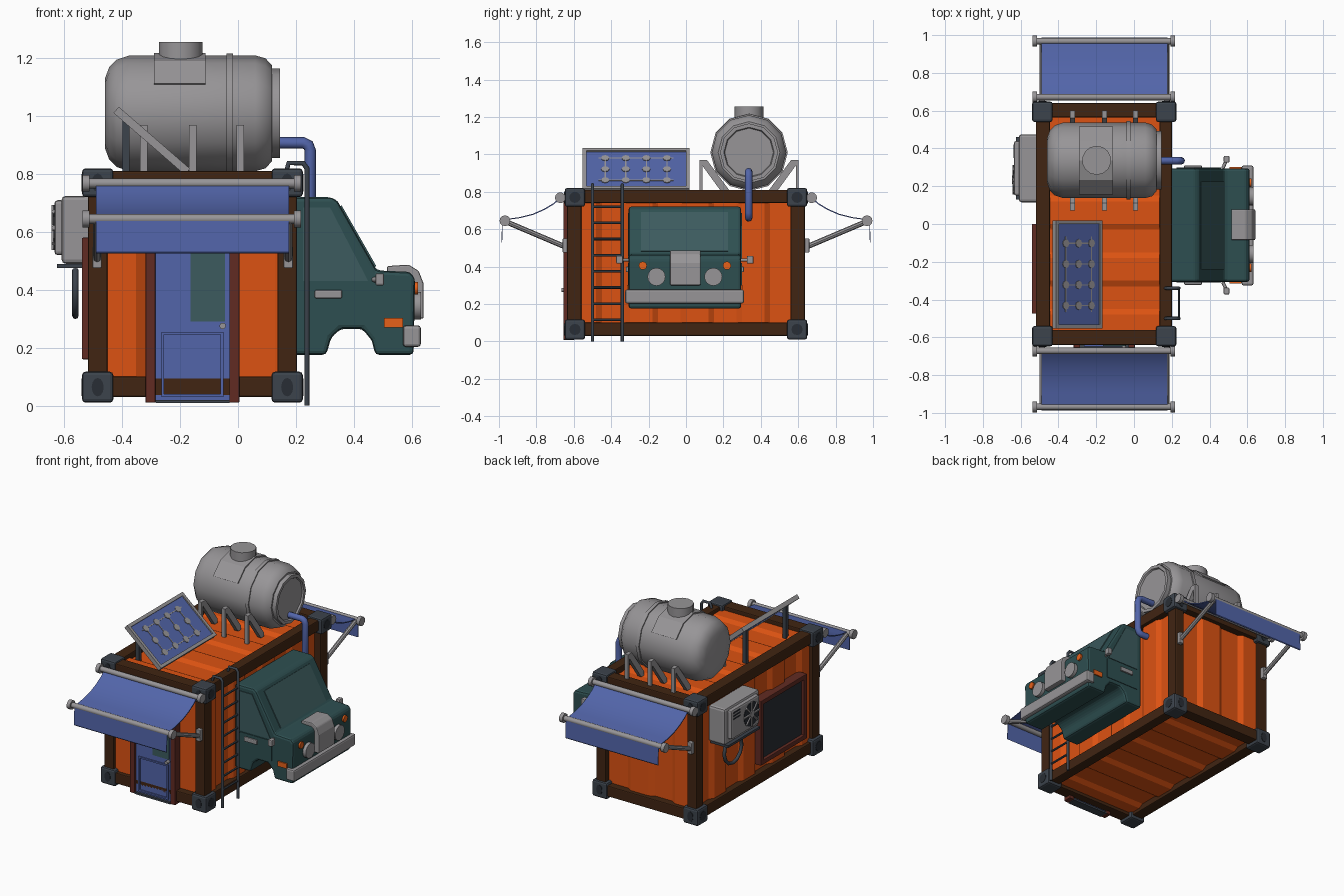
import bpy, bmesh, math
from mathutils import Vector, Matrix

if "Cube" in bpy.data.objects:
    bpy.data.objects.remove(bpy.data.objects["Cube"])

def mat(name, r, g, b):
    m = bpy.data.materials.new(name)
    m.diffuse_color = (r, g, b, 1)
    m.use_nodes = True
    m.node_tree.nodes["Principled BSDF"].inputs["Base Color"].default_value = m.diffuse_color
    return m

ORANGE = mat("orange paint", 0.72, 0.085, 0.006)
BROWN = mat("dark brown steel", 0.052, 0.018, 0.006)
RUST = mat("red brown trim", 0.12, 0.024, 0.016)
GREY = mat("light grey metal", 0.31, 0.30, 0.31)
SLATE = mat("slate metal", 0.045, 0.056, 0.072)
TEAL = mat("dark teal paint", 0.027, 0.078, 0.082)
GLASS = mat("teal glass", 0.045, 0.105, 0.112)
BLUE = mat("blue", 0.085, 0.13, 0.40)
DARK = mat("dark recess", 0.022, 0.027, 0.035)
LAMP = mat("orange lamp", 0.80, 0.12, 0.01)

def finish(name, bm, m, bevel=0, smooth=False):
    bmesh.ops.recalc_face_normals(bm, faces=bm.faces)
    me = bpy.data.meshes.new(name)
    bm.to_mesh(me)
    bm.free()
    me.materials.append(m)
    o = bpy.data.objects.new(name, me)
    bpy.context.collection.objects.link(o)
    if bevel:
        b = o.modifiers.new("bevel", 'BEVEL')
        b.width, b.segments, b.limit_method = bevel, 2, 'ANGLE'
    if smooth:
        bpy.context.view_layer.objects.active = o
        o.select_set(True)
        bpy.ops.object.shade_smooth_by_angle(angle=math.radians(40))
        o.select_set(False)
    return o

def box(name, x, y, z, m, bevel=0):
    """Box from (low, high) pairs."""
    bm = bmesh.new()
    bmesh.ops.create_cube(bm, size=1)
    for v in bm.verts:
        v.co = Vector([(a + b) / 2 + c * (b - a) for (a, b), c in zip((x, y, z), v.co)])
    return finish(name, bm, m, bevel)

def prism(name, pts, axis, lo, hi, m, bevel=0, smooth=False):
    """Extrude a 2D outline along an axis."""
    put = {'x': lambda p, t: (t, p[0], p[1]), 'y': lambda p, t: (p[0], t, p[1]),
           'z': lambda p, t: (p[0], p[1], t)}[axis]
    bm = bmesh.new()
    a, b = [[bm.verts.new(put(p, t)) for p in pts] for t in (lo, hi)]
    bm.faces.new(a)
    bm.faces.new(b)
    for i in range(len(pts)):
        j = (i + 1) % len(pts)
        bm.faces.new((a[i], a[j], b[j], b[i]))
    return finish(name, bm, m, bevel, smooth)

def cyl(name, p, q, r, m, sides=12, squash=1):
    p, q = Vector(p), Vector(q)
    bm = bmesh.new()
    bmesh.ops.create_cone(bm, cap_ends=True, segments=sides, radius1=r, radius2=r, depth=(q - p).length)
    bm.transform(Matrix.Translation((p + q) / 2) @ (q - p).to_track_quat('Z', 'Y').to_matrix().to_4x4()
                 @ Matrix.Diagonal((squash, 1, 1, 1)))
    return finish(name, bm, m, 0, sides > 8)

def tube(name, pts, r, m):
    cu = bpy.data.curves.new(name, 'CURVE')
    cu.dimensions, cu.bevel_depth, cu.bevel_resolution, cu.use_fill_caps = '3D', r, 2, True
    s = cu.splines.new('POLY')
    s.points.add(len(pts) - 1)
    for sp, p in zip(s.points, pts):
        sp.co = (*p, 1)
    cu.materials.append(m)
    o = bpy.data.objects.new(name, cu)
    bpy.context.collection.objects.link(o)

def waves(u0, u1, n, out, inn, back, swap=False):
    """Corrugated sheet cross-section with n ribs."""
    p = [(u0 + (u1 - u0) * (i + f) / n, d) for i in range(n)
         for f, d in ((0, out), (.4, out), (.5, inn), (.9, inn))]
    p += [(u1, out), (u1, back), (u0, back)]
    return [(d, u) for u, d in p] if swap else p

# container: corrugated skin
X0, X1, CX = -0.52, 0.20, -0.16
prism("right_wall", waves(-.6, .6, 4, .178, .158, .14, True), 'z', .05, .77, ORANGE)
prism("left_wall", waves(-.6, .6, 4, -.498, -.478, -.46, True), 'z', .05, .77, ORANGE)
prism("front_wall", waves(-.48, .16, 2, -.615, -.595, -.58), 'z', .05, .77, ORANGE)
prism("back_wall", waves(-.48, .16, 2, .615, .595, .58), 'z', .05, .77, ORANGE)
prism("roof", waves(-.6, .6, 4, .785, .77, .755), 'x', -.48, .16, ORANGE)
prism("floor", waves(-.6, .6, 4, .05, .068, .08), 'x', -.48, .16, ORANGE)

# container: frame rails, posts and corner castings
for z in ((.03, .1), (.74, .81)):
    for x in ((X0, -.445), (.135, X1)):
        box("side_rail", x, (-.6, .6), z, BROWN, .006)
    for y in ((-.64, -.56), (.565, .64)):
        box("end_rail", (-.48, .16), y, z, BROWN, .006)
for x, sx in ((-.485, -1), (.17, 1)):
    for s in (-1, 1):
        box("corner_post", (x - .034, x + .034), sorted((s * .56, s * .635)), (.05, .77), BROWN, .006)
        for z in ((.01, .117), (.72, .82)):
            box("corner_casting", (x - .054, x + .054), sorted((s * .54, s * .648)), z, SLATE, .012)
            zc = (z[0] + z[1]) / 2
            cyl("casting_slot", (x, s * .645, zc), (x, s * .651, zc), .032, DARK, 12, .65)
            ex = x + sx * .054
            cyl("casting_slot", (ex - sx * .003, s * .594, zc), (ex + sx * .002, s * .594, zc), .03, DARK, 12)

# front door
box("door", (-.285, -.03), (-.64, -.61), (.02, .74), BLUE)
box("door_window", (-.165, -.045), (-.645, -.63), (.29, .66), GLASS)
for x in ((-.32, -.285), (-.03, .005)):
    box("door_post", x, (-.655, -.6), (.01, .75), RUST, .004)
box("door_threshold", (-.285, -.03), (-.655, -.6), (.008, .02), SLATE)
for x in ((-.265, -.255), (-.06, -.05)):
    box("door_moulding", x, (-.648, -.635), (.03, .255), BLUE)
for z in ((.03, .04), (.245, .255)):
    box("door_moulding", (-.265, -.05), (-.648, -.635), z, BLUE)
cyl("door_knob", (-.053, -.635, .275), (-.053, -.665, .275), .011, GREY)

# side window
box("side_window_pane", (-.52, -.47), (-.45, -.025), (.18, .56), DARK)
for y in ((-.475, -.445), (-.03, 0)):
    box("side_window_frame", (-.54, -.47), y, (.16, .58), RUST, .004)
for z in ((.16, .19), (.55, .58)):
    box("side_window_frame", (-.54, -.47), (-.475, 0), z, RUST, .004)

# cooling unit with fan, shelf and hose
box("cooler_case", (-.61, -.49), (.115, .475), (.49, .725), GREY, .015)
box("cooler_face", (-.635, -.6), (.15, .44), (.52, .71), GREY, .012)
cyl("fan_recess", (-.625, .235, .615), (-.638, .235, .615), .078, DARK, 16)
for a in range(0, 180, 45):
    c, s = .078 * math.cos(math.radians(a)), .078 * math.sin(math.radians(a))
    cyl("fan_blade", (-.637, .235 - c, .615 - s), (-.637, .235 + c, .615 + s), .008, GREY, 6)
cyl("fan_hub", (-.63, .235, .615), (-.645, .235, .615), .022, GREY)
for z in (.65, .67, .69):
    box("cooler_slit", (-.638, -.62), (.35, .42), (z - .004, z + .004), DARK)
box("cooler_shelf", (-.625, -.5), (.13, .46), (.475, .49), SLATE)
tube("cooler_hose", [(-.562, .32 + .09 * math.cos(a), .40 + .09 * math.sin(a))
                     for a in [math.radians(130 + 28 * i) for i in range(11)]], .011, SLATE)

# truck cab shell with wheel arch
prism("cab_body", [(.19, .72), (.325, .72), (.345, .705), (.48, .467), (.595, .462), (.612, .44),
                   (.607, .175), (.475, .175), (.462, .225), (.43, .265), (.355, .265), (.322, .235),
                   (.305, .175), (.19, .175)], 'y', -.307, .295, TEAL, .014)
prism("windshield", [(.35, .688), (.47, .478), (.478, .482), (.358, .692)], 'y', -.24, .225, GLASS)
box("grille_bumper", (.57, .632), (-.325, .31), (.203, .277), GREY, .01)
prism("grille", [(.515, .45), (.515, .482), (.59, .487), (.625, .465), (.642, .42), (.642, .3), (.59, .3),
                 (.59, .45)], 'y', -.085, .078, GREY, .006)
for s in (-1, 1):
    c = -.006
    ys = c + s * .301
    cyl("headlight", (.59, c + s * .152, .345), (.632, c + s * .152, .345), .048, GREY, 16)
    cyl("turn_lamp", (.59, c + s * .225, .405), (.622, c + s * .225, .405), .022, LAMP)
    plate = sorted((ys - s * .005, ys + s * .004))
    prism("cab_side_window", [(.225, .685), (.318, .685), (.45, .43), (.225, .43)], 'y', *plate, GLASS)
    box("cab_door_panel", (.225, .46), plate, (.29, .42), TEAL)
    box("door_handle", (.265, .36), sorted((ys, ys + s * .015)), (.37, .4), GREY, .006)
    box("side_marker", (.505, .57), sorted((ys - s * .005, ys + s * .008)), (.27, .302), LAMP)
    tube("mirror_arm", [(.47, ys, .435), (.49, ys + s * .045, .435)], .009, GREY)
    box("mirror", (.475, .505), sorted((ys + s * .03, ys + s * .066)), (.415, .457), GREY, .006)

# ladder
for y in (-.5, -.34):
    tube("ladder_rail", [(.238, y, .0), (.238, y, .82), (.225, y, .838), (.175, y, .838), (.165, y, .80)], .009, SLATE)
for i in range(8):
    cyl("ladder_rung", (.238, -.5, .115 + i * .0865), (.238, -.34, .115 + i * .0865), .007, SLATE, 6)

# water tank, twelve-sided lathe along x
TY, TZ = .337, 1.01
def ring(r, angles):
    return [(TY + r * math.cos(math.radians(a)), TZ + r * math.sin(math.radians(a))) for a in angles]
bm = bmesh.new()
rows = []
for x, r in ((-.46, .12), (-.445, .16), (-.42, .185), (-.375, .2), (.06, .2), (.095, .19), (.118, .165),
             (.118, .155), (.145, .155), (.145, .135), (.135, .13)):
    rows.append([bm.verts.new((x, *p)) for p in ring(r, range(0, 360, 30))])
for a, b in zip(rows, rows[1:]):
    for i in range(12):
        bm.faces.new((a[i], a[(i + 1) % 12], b[(i + 1) % 12], b[i]))
bm.faces.new(rows[0])
bm.faces.new(rows[-1])
finish("water_tank", bm, GREY, 0, True)
prism("tank_band", ring(.207, range(0, 360, 30)), 'x', -.04, -.018, GREY, 0, True)
prism("hatch_saddle", ring(.208, range(30, 151, 30)) + ring(.19, range(150, 29, -30)), 'x', -.29, -.112, GREY)
cyl("tank_hatch", (-.198, TY, 1.19), (-.198, TY, 1.257), .077, GREY, 14)
for x in (-.325, -.157, .008):
    for s in (-1, 1):
        prism("tank_cradle", [(TY + s * a, b) for a, b in ((.265, .775), (.265, .97), (.225, .97), (.1, .8),
              (.1, .775), (.13, .775), (.25, .94), (.25, .775))], 'x', x - .013, x + .013, GREY)
tube("water_pipe", [(.12, .335, .908), (.225, .335, .908), (.243, .335, .9), (.25, .335, .88),
                    (.25, .335, .69), (.242, .335, .668), (.225, .335, .66), (.16, .335, .66)], .02, BLUE)

# tilted solar panel, built flat then placed
M = Matrix.Translation((-.298, -.267, .915)) @ Matrix.Rotation(math.radians(41), 4, 'Y')
W, L = .163, .286
parts = [box("solar_sheet", (-W + .01, W - .01), (-L + .01, L - .01), (-.01, .006), BLUE)]
for s in (-1, 1):
    parts.append(box("solar_frame", sorted((s * W, s * (W - .02))), (-L, L), (-.014, .014), GREY))
    parts.append(box("solar_frame", (-W, W), sorted((s * L, s * (L - .02))), (-.014, .014), GREY))
for j in range(4):
    y = -.165 + j * .11
    parts.append(box("cell_line", (-.11, .11), (y - .003, y + .003), (.005, .009), GREY))
    for i in (-1, 0, 1):
        parts.append(cyl("solar_cell", (i * .09, y, .005), (i * .09, y, .01), .022, GREY, 8))
for i in (-1, 1):
    parts.append(box("cell_line", (i * .09 - .003, i * .09 + .003), (-.2, .2), (.005, .009), GREY))
for o in parts:
    o.matrix_world = M
for y in (-.47, -.06):
    box("solar_leg", (-.40, -.375), (y - .012, y + .012), (.77, .985), SLATE)

# awnings at both ends: roller, cloth, front bar and arms
drape = [(.675, .768), (.71, .738), (.76, .708), (.82, .682), (.89, .664), (.95, .656), (.983, .648), (.987, .53)]
for s in (-1, 1):
    line = [(s * y, z) for y, z in drape]
    under = [(s * (y - .004), z - .005) for y, z in drape[::-1]]
    prism("awning_cloth", line + under, 'x', -.49, .177, BLUE, 0, True)
    for n, y, z in (("roller", .672, .768), ("front_bar", .968, .645)):
        cyl("awning_" + n, (-.53, s * y, z), (.21, s * y, z), .017, GREY)
        for x in (-.525, .205):
            cyl("awning_end_cap", (x - .012, s * y, z), (x + .012, s * y, z), .029, GREY)
    for x in (-.487, .174):
        cyl("awning_arm", (x, s * .645, .505), (x, s * .968, .642), .014, GREY, 8)
        box("arm_bracket", (x - .016, x + .016), sorted((s * .63, s * .66)), (.475, .55), GREY, .004)
